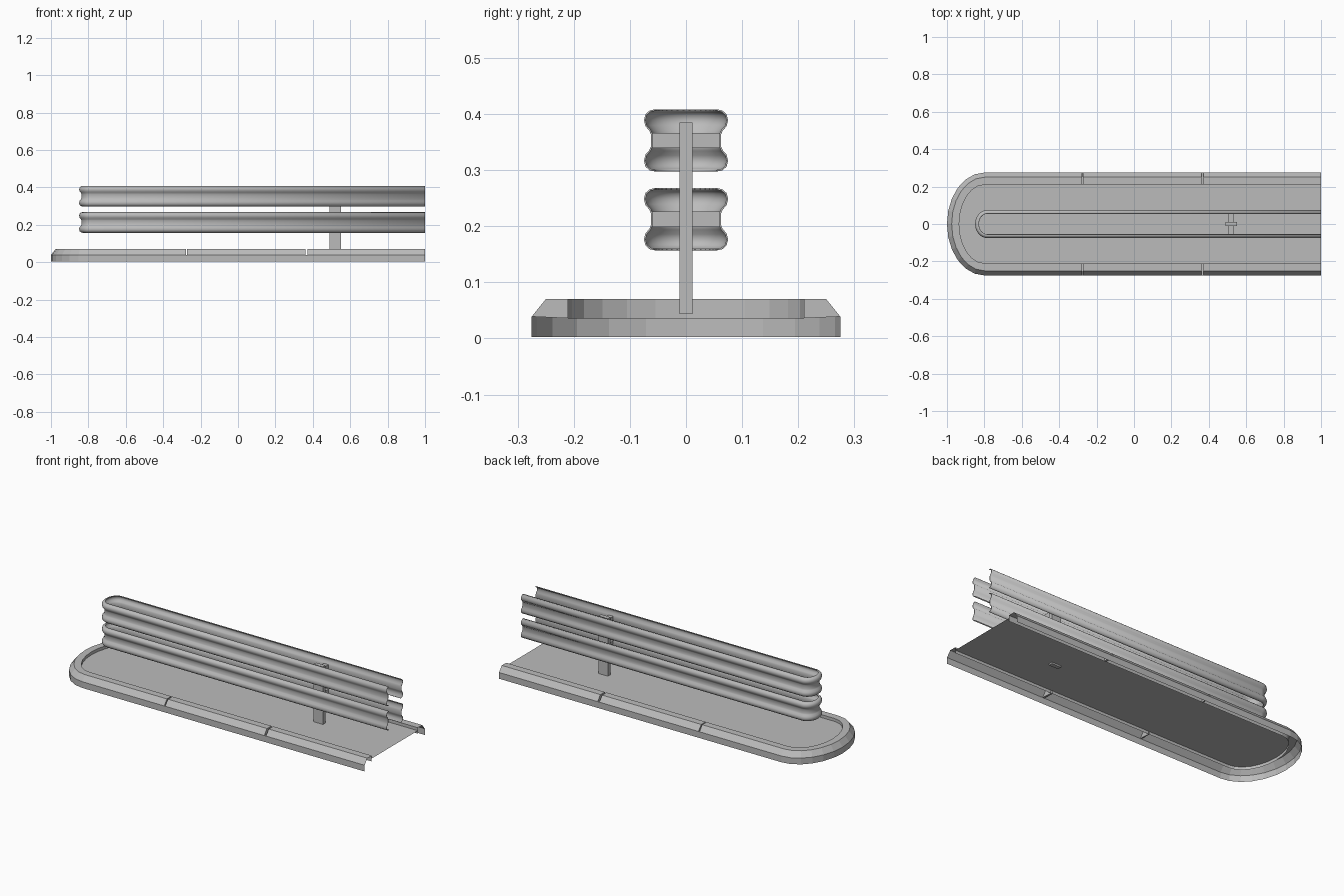
import bpy, bmesh, math

cube = bpy.data.objects.get("Cube")
if cube:
    bpy.data.objects.remove(cube)

grey = bpy.data.materials.new("concrete_grey")
grey.use_nodes = True
COLOUR = (0.5, 0.5, 0.5, 1)
grey.diffuse_color = COLOUR
grey.node_tree.nodes["Principled BSDF"].inputs["Base Color"].default_value = COLOUR


def finish(bm, name):
    bmesh.ops.recalc_face_normals(bm, faces=bm.faces)
    mesh = bpy.data.meshes.new(name)
    bm.to_mesh(mesh)
    bm.free()
    mesh.materials.append(grey)
    obj = bpy.data.objects.new(name, mesh)
    bpy.context.collection.objects.link(obj)
    return obj


def u_path(half, depth, centre, stops, steps):
    """Points of a U: along the front side, round the nose, back along the far side."""
    front = [(x, -half) for x in stops]
    nose = []
    for i in range(steps + 1):
        a = math.pi * i / steps
        nose.append((centre - depth * math.sin(a), -half * math.cos(a)))
    back = [(x, half) for x in reversed(stops)]
    return front + nose + back


def sweep(bm, profile, reach, centre, stops, steps):
    """Sweep (half width, z) points round the U; returns rows of vertices per station."""
    outer = max(p[0] for p in profile)
    rows = []
    for half, z in profile:
        path = u_path(half, reach - (outer - half), centre, stops, steps)
        rows.append([bm.verts.new((x, y, z)) for x, y in path])
    return list(zip(*rows))


def box(name, x0, x1, y, z0, z1):
    bm = bmesh.new()
    bmesh.ops.create_cube(bm, size=1)
    for v in bm.verts:
        v.co = ((x0 + x1) / 2 + v.co.x * (x1 - x0), v.co.y * 2 * y,
                (z0 + z1) / 2 + v.co.z * (z1 - z0))
    return finish(bm, name)


# Kerb: wall, chamfer, flat top and inner lip, with narrow joints across the top
kerb_profile = [(0.275, 0.003), (0.275, 0.039), (0.25, 0.07), (0.21, 0.07), (0.21, 0.036)]
kerb_stops = [1, 0.371, 0.36, -0.272, -0.278]
bm = bmesh.new()
stations = sweep(bm, kerb_profile, 0.2, -0.8, kerb_stops, 12)
last = len(stations) - 2
joints = (1, 3, last - 1, last - 3)
for i, (a, b) in enumerate(zip(stations, stations[1:])):
    bm.faces.new((a[0], b[0], b[1], a[1]))
    if i in joints:
        bm.faces.new((a[1], b[1], b[4], a[4]))
        bm.faces.new(a[1:])
        bm.faces.new(b[1:])
    else:
        for j in range(1, 4):
            bm.faces.new((a[j], b[j], b[j + 1], a[j + 1]))
finish(bm, "kerb")

# Paving: flat sheet sunk slightly below the kerb top
bm = bmesh.new()
outline = u_path(0.21, 0.135, -0.8, [1], 12)
bm.faces.new([bm.verts.new((x, y, 0.053)) for x, y in reversed(outline)])
finish(bm, "paving")

# Guard rails: corrugated sheet wrapped round the nose, one above the other
half_wave = [(0.055, 0.054), (0.064, 0.052), (0.071, 0.046), (0.0735, 0.036),
             (0.071, 0.026), (0.064, 0.018), (0.061, 0.011)]
wave = half_wave + [(y, -z) for y, z in reversed(half_wave)]
for name, height in (("lower_rail", 0.2125), ("upper_rail", 0.353)):
    bm = bmesh.new()
    rail_profile = [(y, height + z) for y, z in wave]
    stations = sweep(bm, rail_profile, 0.063, -0.785, [1], 16)
    for a, b in zip(stations, stations[1:]):
        for j in range(len(wave) - 1):
            bm.faces.new((a[j], b[j], b[j + 1], a[j + 1]))
    bmesh.ops.remove_doubles(bm, verts=bm.verts, dist=0.0001)
    rail = finish(bm, name)
    solid = rail.modifiers.new("sheet_thickness", "SOLIDIFY")
    solid.thickness = 0.003
    solid.offset = 0
    bpy.ops.object.select_all(action="DESELECT")
    rail.select_set(True)
    bpy.context.view_layer.objects.active = rail
    bpy.ops.object.shade_smooth_by_angle(angle=math.radians(50))
    # Spacer joining the post to both sides of the rail
    box(name + "_spacer", 0.506, 0.535, 0.061, height - 0.0135, height + 0.0135)

# Post carrying the rails
box("post", 0.49, 0.55, 0.0115, 0.044, 0.385)
